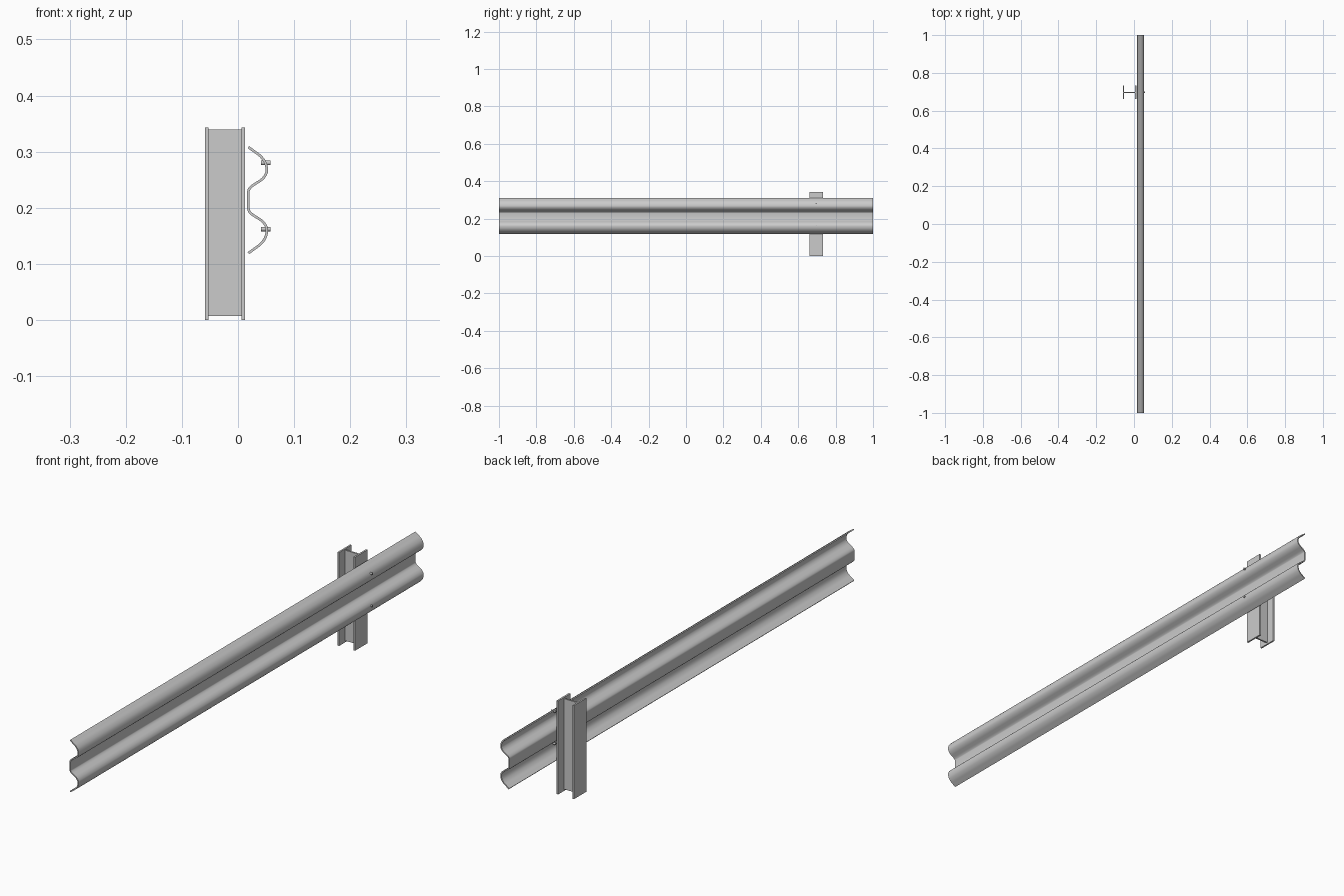
import bpy, bmesh, math
from mathutils import Vector

if "Cube" in bpy.data.objects:
    bpy.data.objects.remove(bpy.data.objects["Cube"])

POST_Y = 0.697


def add_object(name, bm, smooth=False):
    bmesh.ops.recalc_face_normals(bm, faces=bm.faces)
    mesh = bpy.data.meshes.new(name)
    bm.to_mesh(mesh)
    bm.free()
    obj = bpy.data.objects.new(name, mesh)
    bpy.context.collection.objects.link(obj)
    if smooth:
        bpy.context.view_layer.objects.active = obj
        obj.select_set(True)
        bpy.ops.object.shade_smooth_by_angle(angle=math.radians(35))
        obj.select_set(False)
    return obj


def box(name, x, y, z):
    bm = bmesh.new()
    bmesh.ops.create_cube(bm, size=1)
    for v in bm.verts:
        v.co = [r[0] + (c + 0.5) * (r[1] - r[0]) for c, r in zip(v.co, (x, y, z))]
    return add_object(name, bm)


def spline(points, steps=5):
    # Catmull-Rom curve through the points
    p = [2 * points[0] - points[1]] + points + [2 * points[-1] - points[-2]]
    out = []
    for a, b, c, d in zip(p, p[1:], p[2:], p[3:]):
        for i in range(steps):
            t = i / steps
            out.append(0.5 * (2 * b + (c - a) * t + (2 * a - 5 * b + 4 * c - d) * t * t
                              + (3 * b - a - 3 * c + d) * t ** 3))
    return out + [points[-1]]


# I-beam post: two flanges and a slightly shorter web
flange_y = (POST_Y - 0.036, POST_Y + 0.036)
box("post_back_flange", (-0.0585, -0.0525), flange_y, (0, 0.343))
box("post_front_flange", (0.006, 0.0125), flange_y, (0, 0.343))
box("post_web", (-0.0525, 0.006), (POST_Y - 0.003, POST_Y + 0.003), (0.007, 0.339))

# W-shaped rail: half of the centre line, mirrored about its mid height
MID_Z, THICK = 0.2135, 0.0045
half = [(0.0185, 0.0945), (0.0295, 0.0865), (0.0405, 0.078), (0.0485, 0.067),
        (0.0515, 0.0535), (0.0485, 0.044), (0.042, 0.0365), (0.033, 0.0305),
        (0.0245, 0.0248), (0.0195, 0.019), (0.0183, 0.013)]
upper = spline([Vector(p) for p in half])
line = upper + [Vector((p.x, -p.y)) for p in reversed(upper)]
left, right = [], []
for i, p in enumerate(line):
    d = (line[min(i + 1, len(line) - 1)] - line[max(i - 1, 0)]).normalized()
    n = Vector((-d.y, d.x)) * THICK / 2
    left.append(p - n)
    right.append(p + n)
bm = bmesh.new()
rows = [[[bm.verts.new((p.x, y, MID_Z + p.y)) for p in side] for side in (left, right)]
        for y in (-1, 1)]
(fl, fr), (bl, br) = rows
for i in range(len(line) - 1):
    for a, b in ((fl, bl), (fr, br), (fl, fr), (bl, br)):
        bm.faces.new((a[i], a[i + 1], b[i + 1], b[i]))
for i in (0, -1):
    bm.faces.new((fl[i], fr[i], br[i], bl[i]))
add_object("rail", bm, smooth=True)

# Bolts through both crests of the rail
for name, z in (("upper_bolt", 0.28), ("lower_bolt", 0.162)):
    bm = bmesh.new()
    bmesh.ops.create_cone(bm, cap_ends=True, segments=16, radius1=0.004,
                          radius2=0.004, depth=0.017)
    for v in bm.verts:
        x, y, h = v.co
        v.co = (0.0495 + h, POST_Y + y, z + x)
    add_object(name, bm, smooth=True)
